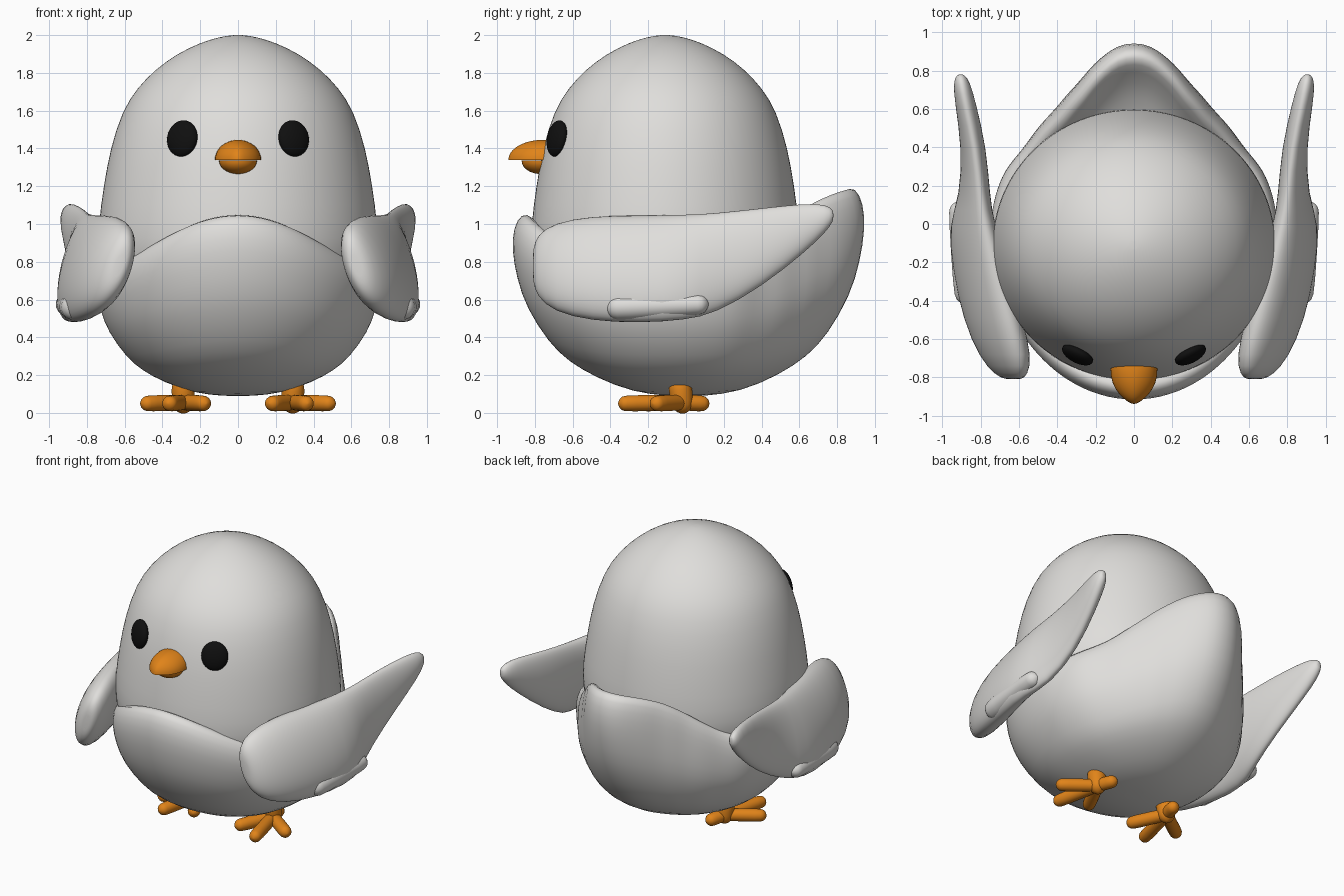
import bpy, bmesh, math
from math import sin, cos, pi, radians
from mathutils import Vector, Matrix

if "Cube" in bpy.data.objects:
    bpy.data.objects.remove(bpy.data.objects["Cube"])


def material(name, color):
    m = bpy.data.materials.new(name)
    m.use_nodes = True
    m.diffuse_color = (*color, 1)
    bsdf = m.node_tree.nodes["Principled BSDF"]
    bsdf.inputs["Base Color"].default_value = (*color, 1)
    bsdf.inputs["Roughness"].default_value = 0.7
    return m


white = material("soft white", (0.74, 0.73, 0.71))
orange = material("orange", (0.75, 0.23, 0.01))
black = material("black", (0.005, 0.005, 0.005))


def finish(name, bm, mat, subdivide=0, angle=60):
    bmesh.ops.recalc_face_normals(bm, faces=bm.faces)
    mesh = bpy.data.meshes.new(name)
    bm.to_mesh(mesh)
    bm.free()
    mesh.materials.append(mat)
    ob = bpy.data.objects.new(name, mesh)
    bpy.context.collection.objects.link(ob)
    if subdivide:
        mod = ob.modifiers.new("smooth", 'SUBSURF')
        mod.levels = mod.render_levels = subdivide
    bpy.ops.object.select_all(action='DESELECT')
    ob.select_set(True)
    bpy.context.view_layer.objects.active = ob
    bpy.ops.object.shade_smooth_by_angle(angle=radians(angle))
    return ob


def loft(name, rings, mat, subdivide=1):
    """Skin a list of equal point rings and close both ends."""
    bm = bmesh.new()
    loops = [[bm.verts.new(p) for p in ring] for ring in rings]
    n = len(loops[0])
    for a, b in zip(loops, loops[1:]):
        for i in range(n):
            j = (i + 1) % n
            bm.faces.new((a[i], a[j], b[j], b[i]))
    for end in (loops[0], loops[-1]):
        mid = bm.verts.new(sum((v.co for v in end), Vector()) / n)
        for i in range(n):
            bm.faces.new((mid, end[i], end[(i + 1) % n]))
    return finish(name, bm, mat, subdivide, 180)


def ball(name, center, size, mat, turn=Matrix(), keep=0, taper=0):
    """Ellipsoid; keep=+1/-1 leaves only the upper/lower half."""
    bm = bmesh.new()
    bmesh.ops.create_uvsphere(bm, u_segments=32, v_segments=20, radius=1)
    if keep:
        bmesh.ops.bisect_plane(bm, geom=bm.verts[:] + bm.edges[:] + bm.faces[:], plane_co=(0, 0, 0),
                               plane_no=(0, 0, keep), clear_inner=True)
        bmesh.ops.holes_fill(bm, edges=[e for e in bm.edges if e.is_boundary])
    for v in bm.verts:
        v.co.x *= 1 - taper * max(0, -v.co.y) * (1 - abs(v.co.x))
    bm.transform(Matrix.Translation(center) @ turn @ Matrix.Diagonal((*size, 1)))
    return finish(name, bm, mat)


def capsule(name, a, b, ra, rb, mat):
    """Round-ended limb from a to b."""
    a, b = Vector(a), Vector(b)
    d = (b - a).normalized()
    u = d.orthogonal().normalized()
    w = d.cross(u)
    rings = []
    for c, r, angles in ((a, ra, (-85, -60, -30, 0)), (b, rb, (0, 30, 60, 85))):
        for t in map(radians, angles):
            rings.append([c + d * r * sin(t) + (u * cos(k * pi / 8) + w * sin(k * pi / 8)) * r * cos(t)
                          for k in range(16)])
    return loft(name, rings, mat)


def interpolate(table, x):
    for (x0, y0), (x1, y1) in zip(table, table[1:]):
        if x <= x1:
            return y0 + (y1 - y0) * (x - x0) / (x1 - x0)
    return table[-1][1]


SEG = 64
angles = [2 * pi * k / SEG for k in range(SEG)]

# Domed head and torso
dome = [(0.5, 0.5), (0.7, 0.7), (0.85, 0.74), (1.0, 0.74), (1.2, 0.712), (1.4, 0.677), (1.6, 0.613),
        (1.72, 0.535), (1.82, 0.436), (1.9, 0.325), (1.96, 0.2), (1.99, 0.1), (2.0, 0.03)]
loft("head", [[(r * cos(a), -0.11 + 0.96 * r * sin(a), z) for a in angles] for z, r in dome], white)

# Lower body bowl, with a raised chest rim and a pointed tail
tail_outline = [(0, 0.75), (0.36, 0.73), (0.59, 0.69), (0.82, 0.71), (0.92, 0.77), (0.974, 0.86),
                (0.995, 0.935), (1, 0.95)]
bowl = [(0.1, 0), (0.3, 0.018), (0.52, 0.1), (0.68, 0.19), (0.79, 0.29), (0.92, 0.48), (0.975, 0.64),
        (1.005, 0.8), (0.995, 0.92), (0.95, 1.0), (0.885, 0.985), (0.8, 0.88), (0.6, 0.75)]


def bowl_point(a, r, t):
    s = sin(a)
    ellipse = 1 / math.hypot(cos(a) / 0.75, s / (0.92 if s < 0 else 0.95))
    if s < 0:
        edge, height = ellipse, 0.8 + 0.26 * (-s) ** 5
    else:
        k = min(1, t * 1.2)
        edge = ellipse * (1 - k) + interpolate(tail_outline, s) * k
        height = 0.8 + 0.4 * s ** 3
    return (r * edge * cos(a), r * edge * s, 0.09 + (height - 0.09) * t)


loft("belly_and_tail", [[bowl_point(a, r, t) for a in angles] for r, t in bowl], white)

# Beak
ball("upper_beak", (0, -0.76, 1.34), (0.122, 0.18, 0.105), orange, keep=1, taper=0.5)
ball("lower_beak", (0, -0.77, 1.335), (0.1, 0.1, 0.07), orange, keep=-1)

# Wing sections: y, x, z, half height, half thickness, tilt
wing = [(-0.81, 0.63, 0.78, 0.09, 0.035, 18), (-0.79, 0.64, 0.78, 0.17, 0.07, 18),
        (-0.7, 0.67, 0.77, 0.25, 0.115, 20), (-0.5, 0.735, 0.765, 0.295, 0.13, 20),
        (-0.25, 0.80, 0.76, 0.3, 0.12, 18), (0, 0.85, 0.77, 0.29, 0.1, 15),
        (0.15, 0.83, 0.79, 0.27, 0.075, 6), (0.4, 0.835, 0.875, 0.21, 0.065, 2),
        (0.63, 0.88, 0.98, 0.13, 0.055, 0), (0.74, 0.9, 1.03, 0.075, 0.045, 0),
        (0.78, 0.905, 1.045, 0.03, 0.02, 0)]


def wing_ring(side, y, x, z, h, t, tilt):
    c, s = cos(radians(tilt)), sin(radians(tilt))
    ring = []
    for k in range(24):
        u, v = t * cos(k * pi / 12), h * sin(k * pi / 12)
        ring.append((side * (x + u * c - v * s), y, z + u * s + v * c))
    return ring


for side, label in ((1, "left"), (-1, "right")):
    loft(label + "_wing", [wing_ring(side, *row) for row in wing], white)
    capsule(label + "_wing_feather", (side * 0.87, -0.35, 0.56), (side * 0.91, 0.06, 0.575),
            0.075, 0.06, white)

    # Eye, lying on the head surface
    turn = Matrix.Rotation(side * radians(27), 4, 'Z') @ Matrix.Rotation(radians(-10), 4, 'X')
    ball(label + "_eye", (side * 0.295, -0.683, 1.453), (0.088, 0.04, 0.097), black, turn)

    # Leg and splayed foot
    hub = (side * 0.29, -0.02, 0.055)
    capsule(label + "_leg", hub, (side * 0.29, -0.03, 0.13), 0.06, 0.065, orange)
    toes = {"outer": (0.475, -0.15), "middle": (0.36, -0.315), "inner": (0.185, -0.23), "rear": (0.26, 0.08)}
    for toe, (x, y) in toes.items():
        capsule(f"{label}_{toe}_toe", hub, (side * x, y, 0.05), 0.042, 0.045, orange)
